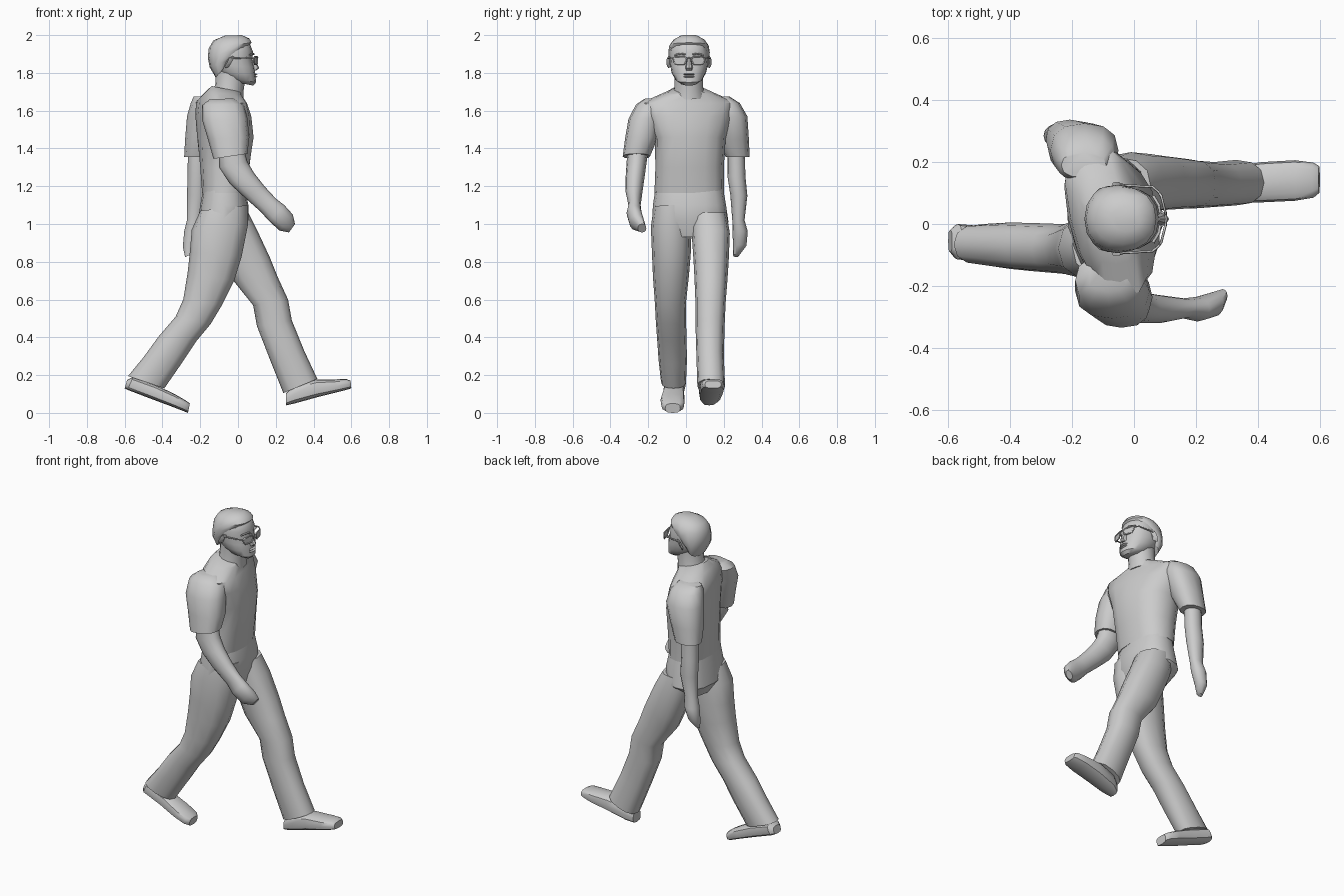
import bpy, bmesh, math
from mathutils import Vector


def loft(name, sections, n=12, p=2.4):
    """Skin rings. Section: x0, z0, x1, z1 (ring ends in side view), y0, y1 (width), skew."""
    bm = bmesh.new()
    rings = []
    for s in sections:
        x0, z0, x1, z1, y0, y1 = s[:6]
        skew = s[6] if len(s) > 6 else 0
        c = Vector(((x0 + x1) / 2, (y0 + y1) / 2, (z0 + z1) / 2))
        u = Vector(((x1 - x0) / 2, 0, (z1 - z0) / 2))
        h = (y1 - y0) / 2
        v = Vector((skew * h, h, 0))
        ring = []
        for i in range(n):
            a = math.tau * i / n
            ca, sa = [math.copysign(abs(t) ** (2 / p), t) if abs(t) > 1e-6 else 0
                      for t in (math.cos(a), math.sin(a))]
            ring.append(bm.verts.new(c + u * ca + v * sa))
        rings.append(ring)
    for a, b in zip(rings, rings[1:]):
        for i in range(n):
            j = (i + 1) % n
            bm.faces.new((a[i], a[j], b[j], b[i]))
    bm.faces.new(rings[0])
    bm.faces.new(rings[-1])
    bmesh.ops.recalc_face_normals(bm, faces=bm.faces)
    me = bpy.data.meshes.new(name)
    bm.to_mesh(me)
    bm.free()
    ob = bpy.data.objects.new(name, me)
    bpy.context.collection.objects.link(ob)
    return ob


def wire(name, pts, r, cyclic=False):
    """Thin round tube along points."""
    cu = bpy.data.curves.new(name, 'CURVE')
    cu.dimensions = '3D'
    cu.bevel_depth = r
    cu.bevel_resolution = 1
    cu.use_fill_caps = True
    sp = cu.splines.new('POLY')
    sp.points.add(len(pts) - 1)
    for q, co in zip(sp.points, pts):
        q.co = (*co, 1)
    sp.use_cyclic_u = cyclic
    ob = bpy.data.objects.new(name, cu)
    bpy.context.collection.objects.link(ob)


# Shirt body, shoulders twisted against the hips
loft("shirt", [
    (-.19, 1.165, .042, 1.165, -.167, .202, -.03),
    (-.20, 1.30, .06, 1.30, -.162, .20, -.08),
    (-.213, 1.45, .08, 1.46, -.165, .21, -.14),
    (-.213, 1.57, .058, 1.57, -.215, .25, -.2),
    (-.205, 1.645, .03, 1.64, -.235, .27, -.22),
    (-.175, 1.695, .012, 1.685, -.13, .16, -.15),
    (-.14, 1.73, .015, 1.70, -.07, .095)], 16)
loft("right_sleeve", [
    (-.15, 1.66, -.02, 1.665, -.22, -.12),
    (-.19, 1.63, .03, 1.635, -.265, -.10),
    (-.19, 1.55, .05, 1.56, -.305, -.13),
    (-.16, 1.45, .06, 1.46, -.322, -.15),
    (-.13, 1.345, .05, 1.372, -.335, -.19)])
loft("left_sleeve", [
    (-.235, 1.675, -.09, 1.675, .15, .23),
    (-.25, 1.64, -.06, 1.64, .13, .285),
    (-.27, 1.57, -.05, 1.57, .15, .325),
    (-.28, 1.45, -.09, 1.45, .17, .333),
    (-.285, 1.355, -.13, 1.355, .21, .337)])

# Arms with closed hands
loft("right_arm", [
    (-.10, 1.38, .03, 1.40, -.31, -.20),
    (-.10, 1.30, .05, 1.33, -.315, -.21),
    (-.045, 1.215, .085, 1.27, -.32, -.22),
    (.03, 1.145, .14, 1.20, -.32, -.23),
    (.12, 1.065, .20, 1.135, -.305, -.24),
    (.165, 1.015, .245, 1.10, -.315, -.235),
    (.22, .965, .29, 1.05, -.30, -.22),
    (.27, .955, .302, 1.0, -.255, -.21)], 12, 2.1)
loft("left_arm", [
    (-.265, 1.40, -.16, 1.40, .22, .31),
    (-.267, 1.25, -.165, 1.25, .22, .315),
    (-.27, 1.15, -.165, 1.15, .235, .325),
    (-.27, 1.02, -.19, 1.02, .245, .31),
    (-.285, .96, -.195, .96, .245, .327),
    (-.292, .88, -.22, .89, .25, .32),
    (-.28, .825, -.245, .84, .25, .28)], 12, 2.1)

# Trousers: hips, trailing right leg, leading left leg
loft("trouser_hips", [
    (-.185, 1.18, .038, 1.18, -.163, .198),
    (-.20, 1.10, .055, 1.10, -.175, .212),
    (-.215, 1.0, .055, 1.02, -.18, .225),
    (-.17, .93, .03, .93, -.10, .15)], 16)
loft("right_trouser_leg", [
    (-.20, 1.07, .05, 1.10, -.172, .03),
    (-.245, .97, .054, 1.0, -.186, .03),
    (-.255, .85, .02, .83, -.18, .025),
    (-.267, .74, -.02, .70, -.175, .015),
    (-.29, .60, -.085, .57, -.165, .0),
    (-.33, .51, -.145, .47, -.16, .0),
    (-.42, .405, -.22, .38, -.153, .003),
    (-.50, .295, -.30, .26, -.145, .005),
    (-.582, .195, -.39, .13, -.132, .0)])
loft("left_trouser_leg", [
    (-.16, 1.06, .055, 1.06, .02, .215),
    (-.12, .93, .10, .97, .03, .232),
    (-.065, .79, .17, .82, .04, .226),
    (-.025, .70, .21, .72, .045, .22),
    (.08, .57, .265, .60, .05, .21),
    (.10, .46, .285, .49, .05, .205),
    (.17, .28, .35, .33, .055, .20),
    (.24, .105, .42, .18, .06, .207)])

# Shoes
loft("right_shoe", [
    (-.60, .13, -.587, .175, -.09, -.02),
    (-.585, .122, -.555, .19, -.115, .0),
    (-.47, .078, -.43, .145, -.12, -.01),
    (-.36, .037, -.335, .10, -.135, -.008),
    (-.29, .01, -.272, .063, -.13, -.01),
    (-.265, .0, -.255, .05, -.11, -.03)], 12, 3)
loft("left_shoe", [
    (.255, .04, .255, .105, .085, .16),
    (.30, .05, .30, .15, .07, .185),
    (.42, .083, .41, .177, .07, .20),
    (.52, .108, .52, .178, .075, .206),
    (.585, .125, .575, .179, .085, .198),
    (.60, .131, .596, .17, .10, .187)], 12, 3)

# Neck and head
loft("neck", [
    (-.14, 1.68, .03, 1.66, -.075, .105),
    (-.12, 1.74, .03, 1.71, -.062, .092),
    (-.12, 1.82, .04, 1.78, -.062, .092)], 14, 2)
loft("head", [
    (-.03, 1.755, .08, 1.733, -.025, .055),
    (-.07, 1.775, .096, 1.75, -.055, .085),
    (-.11, 1.81, .092, 1.79, -.076, .106),
    (-.135, 1.845, .088, 1.83, -.083, .115),
    (-.145, 1.88, .076, 1.872, -.087, .119),
    (-.145, 1.92, .08, 1.91, -.087, .119),
    (-.13, 1.96, .06, 1.96, -.075, .107),
    (-.08, 1.985, .02, 1.985, -.035, .065)], 16, 2.2)
loft("hair", [
    (-.118, 1.775, -.065, 1.835, -.07, .10),
    (-.15, 1.83, -.02, 1.88, -.09, .122),
    (-.16, 1.88, .055, 1.94, -.094, .126),
    (-.155, 1.93, .072, 1.96, -.088, .120),
    (-.13, 1.972, .06, 1.982, -.065, .097),
    (-.07, 1.997, .02, 2.0, -.025, .057)], 16, 2.2)

# Face details
loft("nose", [
    (.06, 1.88, .084, 1.88, .008, .024),
    (.06, 1.83, .113, 1.826, -.004, .036),
    (.06, 1.812, .098, 1.814, -.002, .034)], 8, 2)
for part, z in (("upper_lip", 1.793), ("lower_lip", 1.780)):
    loft(part, [(.06, z - .006, .094, z - .005, -.015, .047),
                (.06, z, .103, z, -.014, .046),
                (.06, z + .005, .094, z + .005, -.012, .044)], 10, 2)

# Ears, brows and spectacles, mirrored about the head centre
MID = .016
for side, s in (("right", -1), ("left", 1)):
    def at(x, y, z):
        return (x, MID + s * y, z)
    loft(side + "_ear", [(x - .018 * k, 1.855 - .03 * k, x + .02 * k, 1.86 + .03 * k,
                          MID + s * y - .007, MID + s * y + .007)
                         for x, y, k in ((-.035, .098, .8), (-.05, .109, 1), (-.058, .113, .7))], 10, 2)
    wire(side + "_brow", [at(.084, .02, 1.898), at(.08, .045, 1.902), at(.062, .075, 1.894)], .005)
    rim = [at(.102, .014, 1.876), at(.101, .022, 1.885), at(.088, .075, 1.885), at(.082, .084, 1.876),
           at(.084, .080, 1.856), at(.089, .070, 1.845), at(.100, .028, 1.845), at(.103, .018, 1.854)]
    wire(side + "_spectacle_rim", rim, .004, True)
    lens = bpy.data.meshes.new(side + "_lens")
    lens.from_pydata(rim, [], [list(range(8))[::s]])
    bpy.context.collection.objects.link(bpy.data.objects.new(side + "_lens", lens))
    wire(side + "_spectacle_arm", [at(.082, .085, 1.878), at(.06, .104, 1.88), at(-.045, .11, 1.876)], .004)
wire("spectacle_bridge", [(.102, MID - .015, 1.876), (.104, MID, 1.88), (.102, MID + .015, 1.876)], .004)

# Smooth shading with sharp hems
meshes = [o for o in bpy.context.collection.objects if o.type == 'MESH']
for o in meshes:
    o.select_set(True)
bpy.context.view_layer.objects.active = meshes[0]
bpy.ops.object.shade_smooth_by_angle(angle=math.radians(40))
